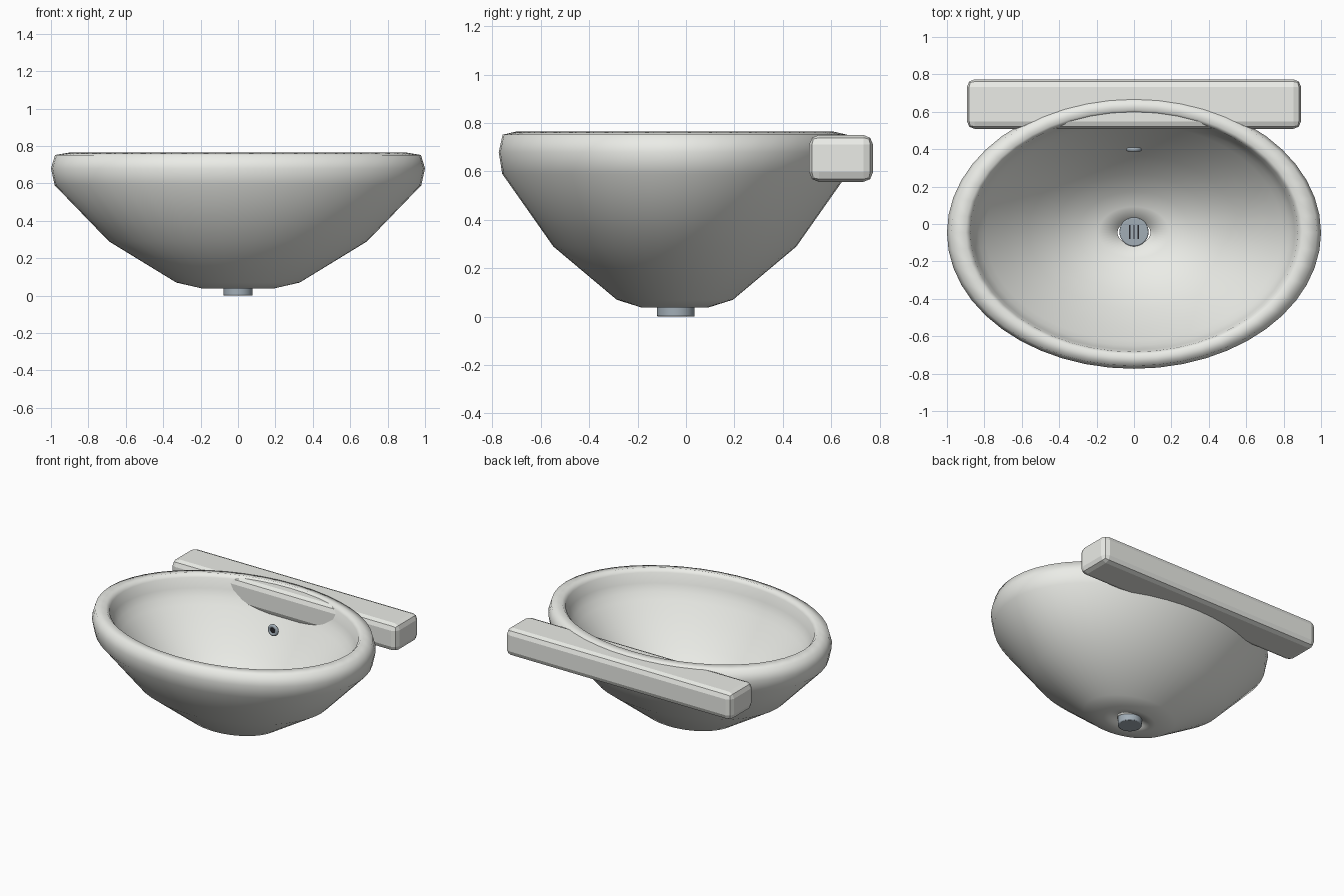
import bpy, bmesh
from math import cos, sin, pi, radians

if "Cube" in bpy.data.objects:
    bpy.data.objects.remove(bpy.data.objects["Cube"])

def material(name, rgb):
    m = bpy.data.materials.new(name)
    m.diffuse_color = (*rgb, 1)
    m.use_nodes = True
    m.node_tree.nodes["Principled BSDF"].inputs["Base Color"].default_value = m.diffuse_color
    return m

ceramic = material("ceramic", (0.83, 0.84, 0.8))
steel = material("steel", (0.36, 0.42, 0.47))
dark = material("dark", (0.02, 0.02, 0.025))

def finish(name, mat, bevel=0, segments=2):
    ob = bpy.context.object
    ob.name = name
    ob.data.materials.append(mat)
    if bevel:
        b = ob.modifiers.new("Bevel", 'BEVEL')
        b.width, b.segments = bevel, segments
    return ob

def box(name, loc, size, mat, bevel=0):
    bpy.ops.mesh.primitive_cube_add(size=1, location=loc)
    bpy.context.object.scale = size
    bpy.ops.object.transform_apply(location=False, rotation=False, scale=True)
    return finish(name, mat, bevel)

def cylinder(name, loc, r, depth, mat, rot=(0, 0, 0), bevel=0):
    bpy.ops.mesh.primitive_cylinder_add(vertices=32, radius=r, depth=depth, location=loc, rotation=rot)
    bpy.ops.object.shade_smooth_by_angle(angle=radians(30))
    return finish(name, mat, bevel)

# oval basin: closed wall profile (radius, z) swept round an ellipse
profile = [(0.088, 0.045), (0.186, 0.037), (0.33, 0.07), (0.69, 0.29), (0.98, 0.59),
           (1.0, 0.68), (0.978, 0.752), (0.9, 0.765), (0.876, 0.74), (0.86, 0.67),
           (0.83, 0.62), (0.795, 0.575), (0.69, 0.46), (0.565, 0.33), (0.43, 0.22),
           (0.3, 0.14), (0.19, 0.098), (0.088, 0.083)]
N = 48
bm = bmesh.new()
rings = [[bm.verts.new((r * cos(2 * pi * i / N), r * 0.728 * sin(2 * pi * i / N) - 0.046, z))
          for i in range(N)] for r, z in profile]
for k, a in enumerate(rings):
    b = rings[(k + 1) % len(rings)]
    for i in range(N):
        j = (i + 1) % N
        bm.faces.new((a[i], a[j], b[j], b[i])).smooth = True
bmesh.ops.recalc_face_normals(bm, faces=bm.faces)
mesh = bpy.data.meshes.new("basin")
bm.to_mesh(mesh)
bm.free()
mesh.materials.append(ceramic)
bpy.context.collection.objects.link(bpy.data.objects.new("basin", mesh))

# wall ledge behind the basin
box("back_ledge", (0, 0.641, 0.654), (1.786, 0.264, 0.194), ceramic, bevel=0.04)

# drain plug with three slots
cylinder("drain", (0, -0.042, 0.045), 0.078, 0.09, steel, bevel=0.006)
for i in (-1, 0, 1):
    box(f"drain_slot_{i + 2}", (i * 0.022, -0.042, 0.09), (0.008, 0.075, 0.004), dark)

# overflow ring on the back wall
bpy.ops.mesh.primitive_torus_add(major_radius=0.029, minor_radius=0.012, major_segments=32,
                                 minor_segments=10, location=(0, 0.398, 0.53), rotation=(pi / 2, 0, 0))
bpy.ops.object.shade_smooth()
finish("overflow_ring", steel)
cylinder("overflow_hole", (0, 0.4, 0.53), 0.027, 0.014, dark, rot=(pi / 2, 0, 0))
